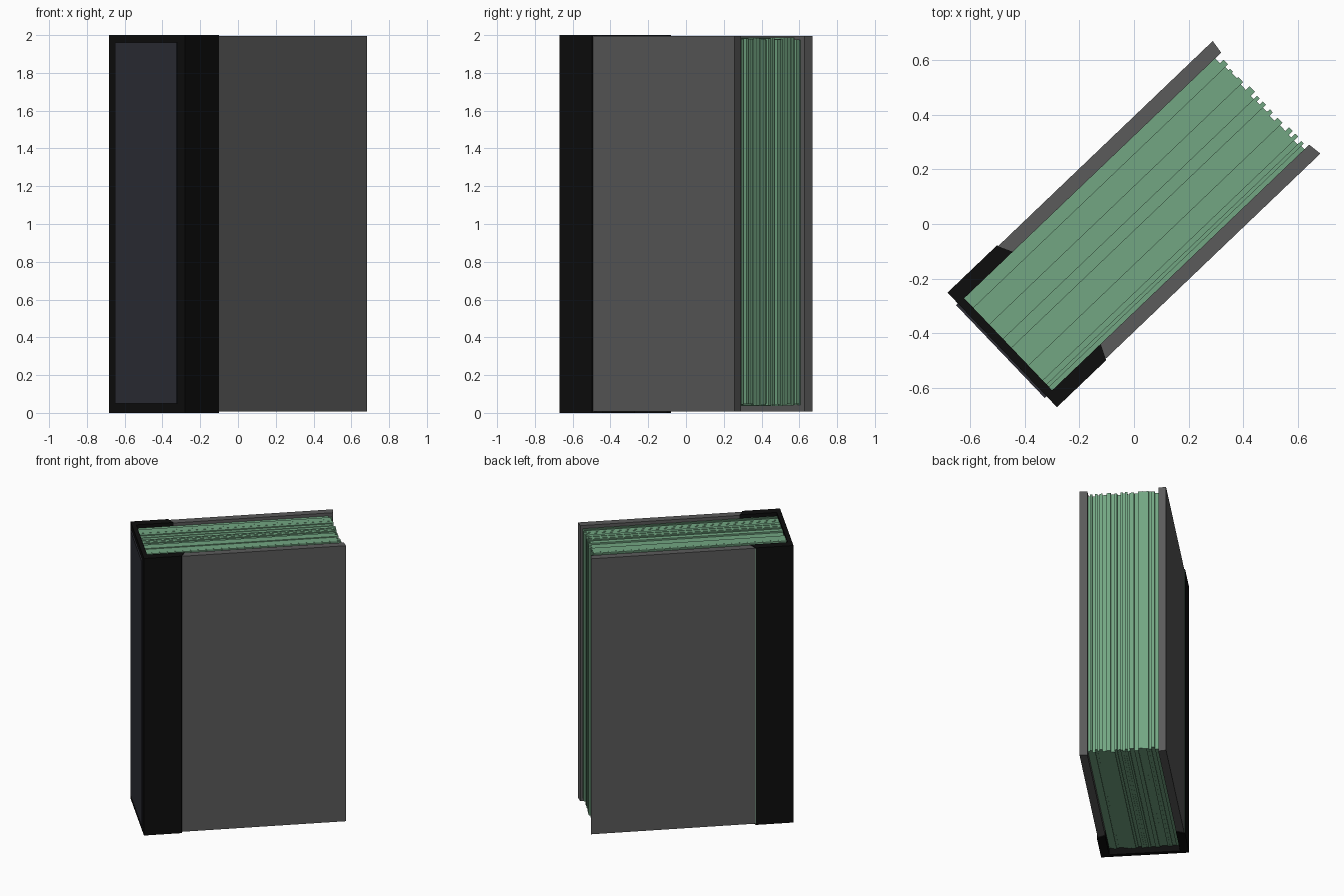
import bpy
import bmesh
import math
import random
from mathutils import Matrix

random.seed(4)
if "Cube" in bpy.data.objects:
    bpy.data.objects.remove(bpy.data.objects["Cube"], do_unlink=True)

TURN = Matrix.Rotation(math.radians(43.7), 4, 'Z')


def material(name, rgb):
    m = bpy.data.materials.new(name)
    m.use_nodes = True
    m.diffuse_color = (*rgb, 1)
    m.node_tree.nodes["Principled BSDF"].inputs["Base Color"].default_value = (*rgb, 1)
    return m


grey = material("cover grey", (0.105, 0.105, 0.105))
black = material("binding black", (0.004, 0.004, 0.004))
slate = material("label slate", (0.026, 0.027, 0.036))
green = material("page green", (0.17, 0.38, 0.225))


def add_prism(bm, outline, z0, z1):
    """Extrude a plan outline (along the cover, across the thickness) upward."""
    low = [bm.verts.new((u, v, z0)) for u, v in outline]
    high = [bm.verts.new((u, v, z1)) for u, v in outline]
    bm.faces.new(low)
    bm.faces.new(high)
    n = len(outline)
    for i in range(n):
        j = (i + 1) % n
        bm.faces.new((low[i], low[j], high[j], high[i]))


def finish(name, bm, *mats):
    bmesh.ops.recalc_face_normals(bm, faces=bm.faces[:])
    mesh = bpy.data.meshes.new(name)
    bm.to_mesh(mesh)
    bm.free()
    for m in mats:
        mesh.materials.append(m)
    obj = bpy.data.objects.new(name, mesh)
    obj.matrix_world = TURN
    bpy.context.collection.objects.link(obj)
    return obj


def rect(u0, u1, v0, v1):
    return [(u0, v0), (u1, v0), (u1, v1), (u0, v1)]


# Cover boards, bevelled where they meet the binding
for name, s in (("front_cover", -1), ("back_cover", 1)):
    bm = bmesh.new()
    add_prism(bm, [(-0.418, s * 0.285), (0.671, s * 0.285),
                   (0.664, s * 0.233), (-0.391, s * 0.233)], 0.007, 1.996)
    finish(name, bm, grey)

# Spine binding wrapping round both covers
half = [(-0.391, 0.233), (-0.418, 0.29), (-0.667, 0.29)]
inner = [(-0.637, 0.233)]
outline = inner + half + [(u, -v) for u, v in reversed(half + [])] + [(u, -v) for u, v in inner]
bm = bmesh.new()
add_prism(bm, outline, 0.0, 2.0)
finish("spine_binding", bm, black)

# Thin green edge where the binding ends on the back cover
bm = bmesh.new()
add_prism(bm, rect(-0.418, -0.415, 0.28, 0.289), 0.007, 1.996)
finish("binding_edge", bm, green)

# Raised label panel on the spine
bm = bmesh.new()
add_prism(bm, rect(-0.676, -0.667, -0.235, 0.235), 0.05, 1.96)
finish("spine_label", bm, slate)

# Page block: uneven leaves of random thickness
bm = bmesh.new()
cuts = [-0.233]
while cuts[-1] < 0.215:
    cuts.append(cuts[-1] + random.uniform(0.012, 0.03))
cuts[-1] = 0.233
for i, (v0, v1) in enumerate(zip(cuts, cuts[1:])):
    reach = (0.652 if i % 2 else 0.637) + random.uniform(-0.005, 0.004)
    add_prism(bm, rect(-0.637, reach, v0, v1),
              random.uniform(0.035, 0.05), random.uniform(1.972, 1.988))
finish("pages", bm, green)
